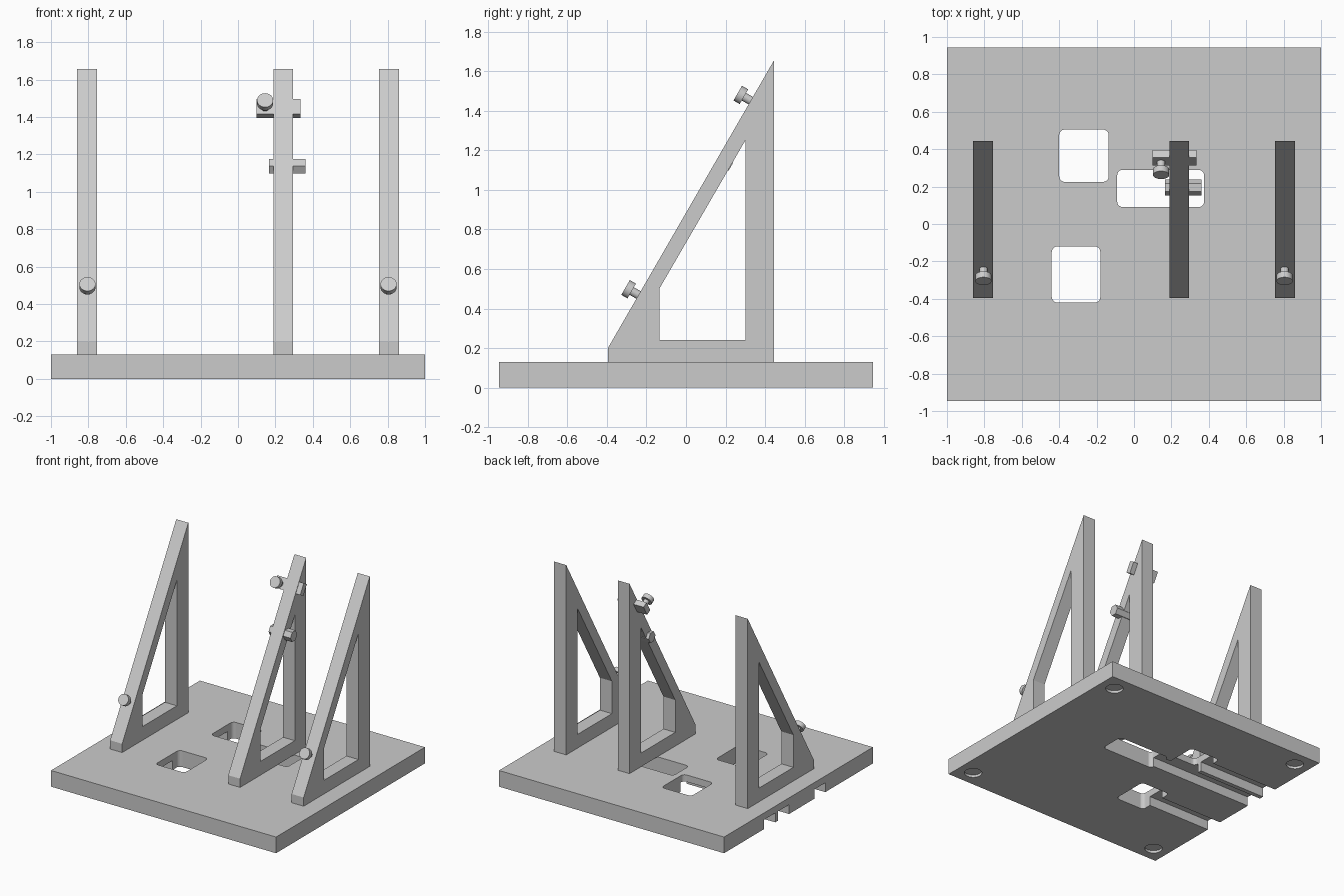
import bpy, bmesh, math
from mathutils import Vector, Matrix

cube = bpy.data.objects.get("Cube")
if cube:
    bpy.data.objects.remove(cube, do_unlink=True)

grey = bpy.data.materials.new("light grey")
grey.use_nodes = True
grey.diffuse_color = (0.6, 0.6, 0.6, 1)
grey.node_tree.nodes["Principled BSDF"].inputs["Base Color"].default_value = (0.6, 0.6, 0.6, 1)

SLOPE = math.radians(60)
ALONG = Vector((0, math.cos(SLOPE), math.sin(SLOPE)))   # up the sloping edge
OUT = Vector((0, -math.sin(SLOPE), math.cos(SLOPE)))    # away from the sloping edge
TOE = Vector((0, -0.395, 0.2))                          # lower end of the slope


def finish(name, bm, smooth=False):
    bmesh.ops.recalc_face_normals(bm, faces=bm.faces[:])
    mesh = bpy.data.meshes.new(name)
    bm.to_mesh(mesh)
    bm.free()
    mesh.materials.append(grey)
    obj = bpy.data.objects.new(name, mesh)
    bpy.context.collection.objects.link(obj)
    if smooth:
        bpy.ops.object.select_all(action='DESELECT')
        obj.select_set(True)
        bpy.context.view_layer.objects.active = obj
        bpy.ops.object.shade_smooth_by_angle(angle=math.radians(35))
    return obj


def box(name, x0, x1, y0, y1, z0, z1, radius=0):
    bm = bmesh.new()
    size = Matrix.Diagonal((x1 - x0, y1 - y0, z1 - z0, 1))
    place = Matrix.Translation(((x0 + x1) / 2, (y0 + y1) / 2, (z0 + z1) / 2))
    bmesh.ops.create_cube(bm, size=1, matrix=place @ size)
    if radius:
        upright = [e for e in bm.edges
                   if abs(e.verts[0].co.z - e.verts[1].co.z) > 0.01]
        bmesh.ops.bevel(bm, geom=upright, offset=radius, segments=5,
                        profile=0.5, affect='EDGES')
    return finish(name, bm)


def add_cylinder(bm, start, axis, length, radius, sides=32):
    turn = axis.to_track_quat('Z', 'Y').to_matrix().to_4x4()
    bmesh.ops.create_cone(bm, cap_ends=True, segments=sides, radius1=radius,
                          radius2=radius, depth=length,
                          matrix=Matrix.Translation(start + axis * length / 2) @ turn)


def cut(target, cutter):
    cutter.hide_render = True
    mod = target.modifiers.new("cut", 'BOOLEAN')
    mod.operation = 'DIFFERENCE'
    mod.solver = 'EXACT'
    mod.object = cutter
    bpy.context.view_layer.objects.active = target
    with bpy.context.temp_override(object=target, active_object=target):
        bpy.ops.object.modifier_apply(modifier=mod.name)
    bpy.data.objects.remove(cutter, do_unlink=True)


# Base plate with windows, each opening into a channel below that runs to one side
base = box("base_plate", -1, 1, -0.945, 0.945, 0, 0.13)
windows = [(-0.40, -0.135, 0.225, 0.505),
           (-0.09, 0.375, 0.09, 0.29),
           (-0.44, -0.18, -0.42, -0.12)]
for x0, x1, y0, y1 in windows:
    mid = (y0 + y1) / 2
    cut(base, box("window_cutter", x0, x1, y0, y1, -0.1, 0.3, 0.03))
    cut(base, box("channel_cutter", -1.1, (x0 + x1) / 2, mid - 0.07, mid + 0.07, -0.1, 0.075))

# Shallow round recesses under the corners
for sx in (-1, 1):
    for sy in (-1, 1):
        bm = bmesh.new()
        add_cylinder(bm, Vector((sx * 0.873, sy * 0.815, -0.05)), Vector((0, 0, 1)), 0.07, 0.065)
        cut(base, finish("recess_cutter", bm))


# Triangular frames: an outer and an inner loop joined by side walls
def bracket(name, x0, x1):
    outer = [(-0.395, 0.13), (0.445, 0.13), (0.445, 1.655), (-0.395, 0.2)]
    inner = [(-0.135, 0.24), (0.3, 0.24), (0.3, 1.25), (-0.135, 0.5)]
    bm = bmesh.new()
    o0, o1, i0, i1 = [[bm.verts.new((x, y, z)) for y, z in loop]
                      for loop in (outer, inner) for x in (x0, x1)]
    for a in range(4):
        b = (a + 1) % 4
        for p, q in ((o0, o1), (o1, i1), (i1, i0), (i0, o0)):
            bm.faces.new((p[a], p[b], q[b], q[a]))
    finish(name, bm)


bracket("right_bracket", -0.86, -0.753)
bracket("middle_bracket", 0.19, 0.295)
bracket("left_bracket", 0.753, 0.86)


# Knobs: a thin stem and a wide flat head, square to the slope
def knob(name, x, along):
    start = TOE + ALONG * along + Vector((x, 0, 0))
    bm = bmesh.new()
    add_cylinder(bm, start - OUT * 0.02, OUT, 0.062, 0.022)
    add_cylinder(bm, start + OUT * 0.04, OUT, 0.036, 0.043)
    finish(name, bm, smooth=True)


knob("right_knob", -0.805, 0.31)
knob("left_knob", 0.805, 0.31)
knob("upper_knob", 0.145, 1.445)

# Cross block through the top of the middle frame, turned with the slope
bm = bmesh.new()
centre = TOE + ALONG * 1.452 - OUT * 0.026 + Vector((0.2175, 0, 0))
bmesh.ops.create_cube(bm, size=1, matrix=Matrix.Translation(centre)
                      @ Matrix.Rotation(SLOPE, 4, 'X')
                      @ Matrix.Diagonal((0.235, 0.09, 0.045, 1)))
finish("upper_cross_block", bm)

# Six-sided cross bar lower down
bm = bmesh.new()
ring = [(0.195 + 0.043 * math.cos(k * math.pi / 3), 1.137 + 0.045 * math.sin(k * math.pi / 3))
        for k in range(6)]
ends = [[bm.verts.new((x, y, z)) for y, z in ring] for x in (0.165, 0.36)]
for end in ends:
    bm.faces.new(end)
for k in range(6):
    n = (k + 1) % 6
    bm.faces.new((ends[0][k], ends[0][n], ends[1][n], ends[1][k]))
finish("lower_cross_bar", bm)
